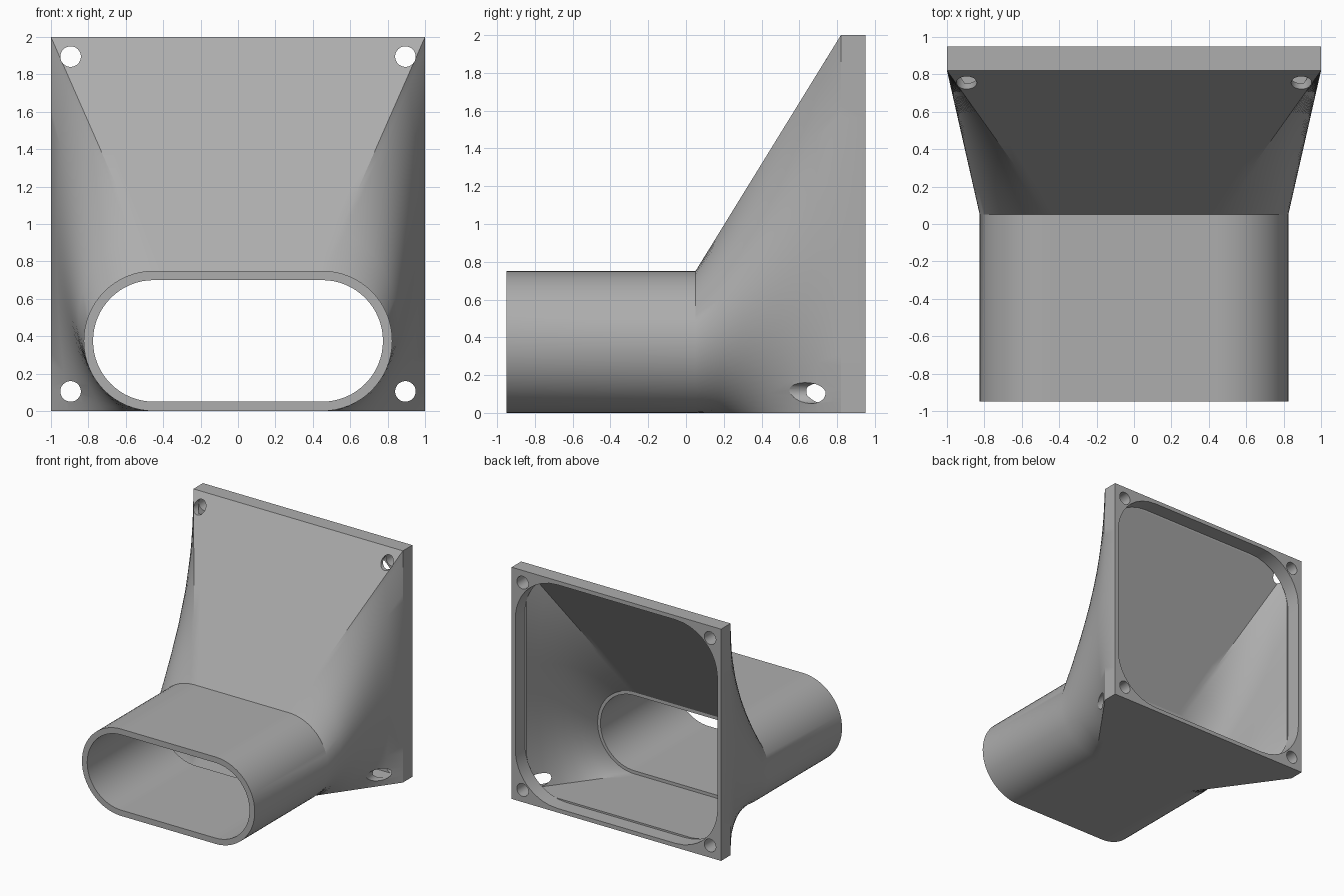
import bpy, bmesh, math
from mathutils import Vector

if "Cube" in bpy.data.objects:
    bpy.data.objects.remove(bpy.data.objects["Cube"])

N_ARC, N_FLAT = 32, 24
grey = bpy.data.materials.new("grey plastic")
grey.diffuse_color = (0.42, 0.42, 0.42, 1)
grey.use_nodes = True
grey.node_tree.nodes["Principled BSDF"].inputs["Base Color"].default_value = grey.diffuse_color


def half_loop(top, right):
    """Full (x, z) loop: top flat, right side, then the same turned by 180 degrees."""
    pts = [top(i / N_FLAT) for i in range(N_FLAT)]
    pts += [right(i / N_ARC) for i in range(N_ARC)]
    return pts + [(-x, -z) for x, z in pts]


def stadium(r, flat=0.45):
    loop = half_loop(lambda t: (flat * (2 * t - 1), r),
                     lambda t: (flat + r * math.sin(math.pi * t), r * math.cos(math.pi * t)))
    return [(x, z + 0.375) for x, z in loop]


def square(h, radius=0.0):
    loop = half_loop(lambda t: (h * (2 * t - 1), h), lambda t: (h, h * (1 - 2 * t)))
    out = []
    for x, z in loop:
        c = h - radius
        if radius and abs(x) > c and abs(z) > c:   # pull corner points onto the arc
            d = Vector((abs(x) - c, abs(z) - c)).normalized() * radius
            x, z = math.copysign(c + d.x, x), math.copysign(c + d.y, z)
        out.append((x, z + 1))
    return out


def ring(loop, y):
    return [Vector((x, y, z)) for x, z in loop]


def between(a, b, steps=6):
    return [[p.lerp(q, k / steps) for p, q in zip(a, b)] for k in range(steps + 1)]


# Duct: outside of tube, funnel and flange, then back along the inside
rings = [ring(stadium(0.375), -0.95)]
rings += between(ring(stadium(0.375), 0.05), ring(square(1.0), 0.82))
rings += [ring(square(1.0), 0.95), ring(square(0.965, 0.4), 0.95), ring(square(0.965, 0.4), 0.82)]
rings += between(ring(square(0.95), 0.82), ring(stadium(0.352), 0.06))
rings += [ring(stadium(0.325), 0.06), ring(stadium(0.325), -0.95)]

bm = bmesh.new()
rows = [[bm.verts.new(p) for p in r] for r in rings]
n = len(rows[0])
for a, b in zip(rows, rows[1:] + rows[:1]):
    for i in range(n):
        j = (i + 1) % n
        bm.faces.new((a[i], a[j], b[j], b[i]))
bmesh.ops.recalc_face_normals(bm, faces=bm.faces)
if bm.calc_volume(signed=True) < 0:
    bmesh.ops.reverse_faces(bm, faces=bm.faces)
mesh = bpy.data.meshes.new("duct")
bm.to_mesh(mesh)
bm.free()
duct = bpy.data.objects.new("duct", mesh)
bpy.context.collection.objects.link(duct)
mesh.materials.append(grey)

# Screw holes through the four flange corners
bm = bmesh.new()
for x in (-0.895, 0.895):
    for z in (0.105, 1.895):
        verts = bmesh.ops.create_cone(bm, cap_ends=True, segments=32, radius1=0.055,
                                      radius2=0.055, depth=0.9)["verts"]
        for v in verts:
            v.co = Vector((x + v.co.x, 0.65 - v.co.z, z + v.co.y))
bmesh.ops.recalc_face_normals(bm, faces=bm.faces)
hole_mesh = bpy.data.meshes.new("hole_cutter")
bm.to_mesh(hole_mesh)
bm.free()
hole_mesh.materials.append(grey)
cutter = bpy.data.objects.new("hole_cutter", hole_mesh)
bpy.context.collection.objects.link(cutter)
cutter.hide_render = True
cutter.hide_set(True)

cut = duct.modifiers.new("screw holes", 'BOOLEAN')
cut.operation = 'DIFFERENCE'
cut.solver = 'EXACT'
cut.object = cutter
bpy.context.view_layer.objects.active = duct
duct.select_set(True)
bpy.ops.object.modifier_apply(modifier=cut.name)
bpy.ops.object.shade_smooth_by_angle(angle=math.radians(25))
